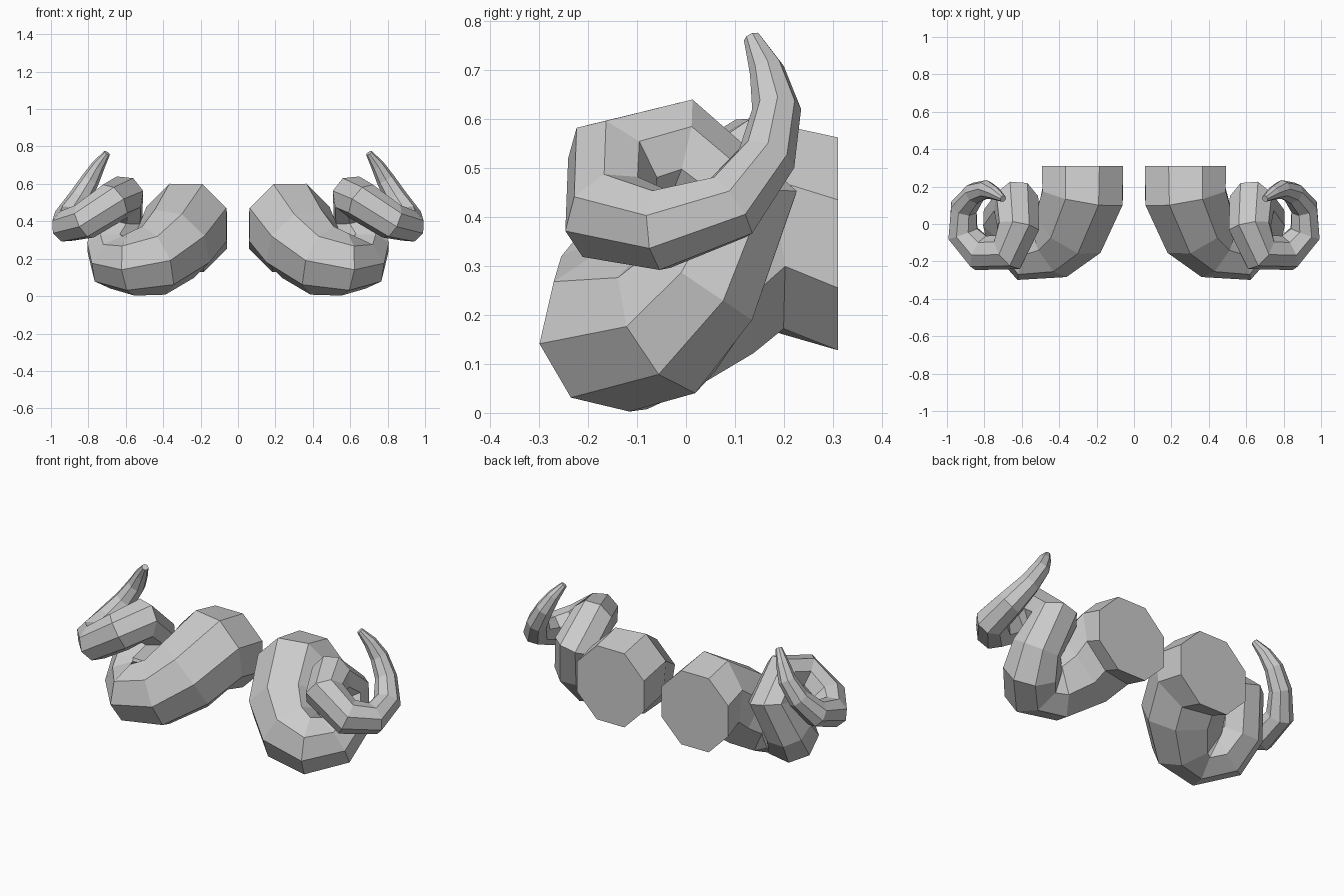
import bpy, bmesh, math
from mathutils import Vector

cube = bpy.data.objects.get("Cube")
if cube:
    bpy.data.objects.remove(cube, do_unlink=True)

SIDES = 8

# Centre line of one horn and its radius, from the root to the tip
PATH = [
    (0.275, 0.31, 0.345, 0.235),
    (0.275, 0.15, 0.385, 0.235),
    (0.34, -0.01, 0.28, 0.22),
    (0.45, -0.11, 0.19, 0.195),
    (0.57, -0.14, 0.17, 0.17),
    (0.65, -0.04, 0.18, 0.155),
    (0.68, 0.03, 0.26, 0.135),
    (0.63, 0.11, 0.42, 0.125),
    (0.62, -0.02, 0.53, 0.118),
    (0.67, -0.15, 0.50, 0.11),
    (0.82, -0.155, 0.40, 0.10),
    (0.915, -0.05, 0.375, 0.088),
    (0.91, 0.09, 0.42, 0.075),
    (0.85, 0.165, 0.52, 0.06),
    (0.79, 0.185, 0.62, 0.05),
    (0.745, 0.165, 0.70, 0.036),
    (0.70, 0.135, 0.765, 0.018),
]

bone = bpy.data.materials.new("bone_grey")
bone.use_nodes = True
bone.diffuse_color = (0.6, 0.6, 0.6, 1)
bone.node_tree.nodes["Principled BSDF"].inputs["Base Color"].default_value = (0.6, 0.6, 0.6, 1)


def build_horn(name, side):
    points = [Vector((x * side, y, z)) for x, y, z, r in PATH]
    radii = [p[3] for p in PATH]
    steps = [(b - a).normalized() for a, b in zip(points, points[1:])]
    headings = [Vector((0, -1, 0))]
    headings += [(a + b).normalized() for a, b in zip(steps, steps[1:])]
    headings.append(steps[-1])

    # Sweep an octagon along the centre line without twisting it
    bm = bmesh.new()
    up = Vector((0, 0, 1))
    rings = []
    for i, (centre, heading, radius) in enumerate(zip(points, headings, radii)):
        if i:
            up = headings[i - 1].rotation_difference(heading) @ up
        up = (up - heading * up.dot(heading)).normalized()
        across = heading.cross(up)
        ring = []
        for k in range(SIDES):
            a = math.tau * (k + 0.5) / SIDES
            ring.append(bm.verts.new(centre + radius * (up * math.cos(a) + across * math.sin(a))))
        rings.append(ring)

    for a, b in zip(rings, rings[1:]):
        for k in range(SIDES):
            n = (k + 1) % SIDES
            bm.faces.new((a[k], a[n], b[n], b[k]))

    # Flat root and tip
    bm.faces.new(rings[0])
    bm.faces.new(rings[-1])
    bmesh.ops.recalc_face_normals(bm, faces=bm.faces)

    mesh = bpy.data.meshes.new(name)
    bm.to_mesh(mesh)
    bm.free()
    mesh.materials.append(bone)
    horn = bpy.data.objects.new(name, mesh)
    bpy.context.collection.objects.link(horn)


build_horn("left_horn", 1)
build_horn("right_horn", -1)
